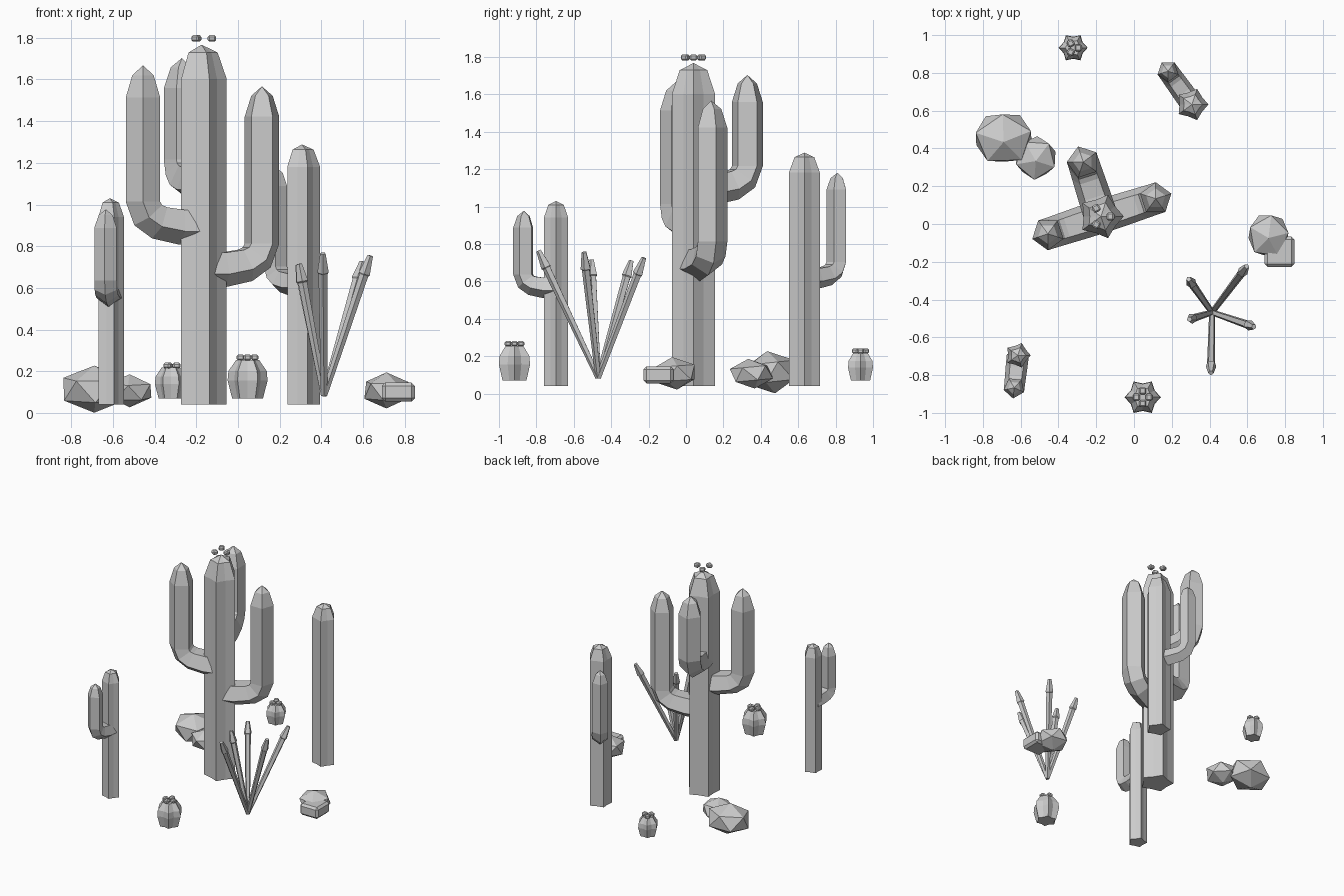
import bpy, bmesh
from math import sin, cos, pi, radians, hypot, atan2, degrees
from mathutils import Vector, Matrix

if "Cube" in bpy.data.objects:
    bpy.data.objects.remove(bpy.data.objects["Cube"])

grey = bpy.data.materials.new("plain_grey")
grey.diffuse_color = (0.6, 0.6, 0.6, 1)
grey.use_nodes = True
grey.node_tree.nodes["Principled BSDF"].inputs["Base Color"].default_value = grey.diffuse_color


def finish(name, bm):
    bmesh.ops.recalc_face_normals(bm, faces=bm.faces)
    me = bpy.data.meshes.new(name)
    bm.to_mesh(me)
    bm.free()
    me.materials.append(grey)
    ob = bpy.data.objects.new(name, me)
    bpy.context.collection.objects.link(ob)
    return ob


def loft(name, origin, heading, path, sides=5, valley=None):
    """Loft rings (distance, z, pitch in degrees, radius) along a heading; valley < 1 makes ribs."""
    bm = bmesh.new()
    u = Vector((cos(radians(heading)), sin(radians(heading)), 0))
    up = Vector((0, 0, 1))
    base = Vector((origin[0], origin[1], 0))
    n = sides * 2 if valley else sides
    rings = []
    for d, z, pitch, r in path:
        p = radians(pitch)
        c = base + u * d + up * z
        if r == 0:
            rings.append([bm.verts.new(c)])
            continue
        out = u * sin(p) - up * cos(p)
        side = (u * cos(p) + up * sin(p)).cross(out)
        ring = []
        for i in range(n):
            a = 2 * pi * i / n
            k = r * (valley if valley and i % 2 else 1)
            ring.append(bm.verts.new(c + (out * cos(a) + side * sin(a)) * k))
        rings.append(ring)
    for a, b in zip(rings, rings[1:]):
        for i in range(n):
            j = (i + 1) % n
            bm.faces.new((a[i], a[j], b[0]) if len(b) == 1 else (a[i], a[j], b[j], b[i]))
    bm.faces.new(rings[0])
    if len(rings[-1]) > 1:
        bm.faces.new(rings[-1])
    return finish(name, bm)


def trunk(name, origin, top, r, taper):
    loft(name, origin, 0, [(0, 0.04, 90, r), (0, top - taper, 90, r),
                           (0, top - taper * 0.23, 90, r * 0.64), (0, top, 90, 0)], 5, 0.76)


def arm(name, origin, tip, z, top, r, taper):
    dx, dy = tip[0] - origin[0], tip[1] - origin[1]
    d = hypot(dx, dy)
    s = d / 0.30
    loft(name, origin, degrees(atan2(dy, dx)), [
        (0, z, 0, r * 1.08), (0.11 * s, z, 4, r * 1.06), (0.22 * s, z + 0.02 * s, 22, r * 1.02),
        (0.275 * s, z + 0.055 * s, 52, r), (d, z + 0.115 * s, 90, r), (d, top - taper, 90, r),
        (d, top - taper * 0.31, 90, r * 0.62), (d, top, 90, 0)])


def block(name, pos, size, bevel, turn=0):
    bm = bmesh.new()
    bmesh.ops.create_cube(bm, size=1, matrix=Matrix.Diagonal((*size, 1)))
    bmesh.ops.bevel(bm, geom=bm.edges[:], offset=bevel, segments=1, affect='EDGES')
    bm.transform(Matrix.Translation(pos) @ Matrix.Rotation(radians(turn), 4, 'Z'))
    finish(name, bm)


def flowers(name, x, y, z, radius, count, size):
    for i in range(count):
        a = 2 * pi * i / count
        block(f"{name}_{i + 1}", (x + radius * cos(a), y + radius * sin(a), z),
              (size, size, size * 0.75), size * 0.2, degrees(a))


def rock(name, pos, size, turn, tilt):
    bm = bmesh.new()
    bmesh.ops.create_icosphere(bm, subdivisions=1, radius=1)
    bm.transform(Matrix.Translation(pos) @ Matrix.Diagonal((*size, 1))
                 @ Matrix.Rotation(radians(tilt), 4, 'X') @ Matrix.Rotation(radians(turn), 4, 'Z'))
    finish(name, bm)


# Tall cactus with three arms and flowers on top
big = (-0.175, 0.04)
trunk("tall_cactus_trunk", big, 1.767, 0.121, 0.165)
arm("tall_cactus_left_arm", big, (-0.456, -0.052), 0.90, 1.668, 0.087, 0.155)
arm("tall_cactus_right_arm", big, (0.115, 0.134), 0.695, 1.567, 0.087, 0.145)
arm("tall_cactus_back_arm", big, (-0.269, 0.328), 1.10, 1.703, 0.087, 0.145)
flowers("tall_cactus_flower", *big, 1.797, 0.05, 3, 0.041)

# Back right cactus with one arm
back = (0.307, 0.633)
trunk("back_cactus_trunk", back, 1.288, 0.087, 0.107)
arm("back_cactus_arm", back, (0.18, 0.809), 0.62, 1.18, 0.058, 0.09)

# Front left cactus with one arm
small = (-0.615, -0.695)
trunk("front_cactus_trunk", small, 1.03, 0.068, 0.09)
arm("front_cactus_arm", small, (-0.634, -0.867), 0.57, 0.977, 0.057, 0.09)

# Barrel cacti with flowers
for name, x, y, s, count in (("front_barrel", 0.046, -0.917, 1, 4),
                             ("back_barrel", -0.322, 0.933, 0.8, 3)):
    profile = ((0, 0.074), (0.085, 0.096), (0.13, 0.092), (0.185, 0.055))
    loft(name + "_cactus", (x, y), 0, [(0, 0.07 + z * s, 90, r * s) for z, r in profile], 6, 0.76)
    flowers(name + "_flower", x, y, 0.07 + 0.196 * s, 0.034 * s, count, 0.037)

# Spiky plant: five leaning stalks with spear tips
plant = (0.413, -0.468)
for i, (reach, top) in enumerate(((0.305, 0.725), (0.215, 0.71), (0.125, 0.715),
                                  (0.32, 0.765), (0.235, 0.755))):
    h = top - 0.085
    pitch = degrees(atan2(h, reach))
    loft(f"spiky_plant_stalk_{i + 1}", plant, 53 + 72 * i,
         [(reach * t, 0.085 + h * t, pitch, r) for t, r in
          ((0, 0.016), (0.86, 0.023), (0.87, 0.029), (1, 0.014))])

# Rocks
rock("large_rock", (-0.69, 0.455, 0.114), (0.172, 0.152, 0.114), 20, 8)
rock("medium_rock", (-0.52, 0.35, 0.106), (0.12, 0.122, 0.08), 50, 8)
rock("right_rock", (0.712, -0.061, 0.108), (0.12, 0.128, 0.087), 10, 6)
block("stone_block", (0.77, -0.147, 0.1), (0.158, 0.161, 0.09), 0.016)
